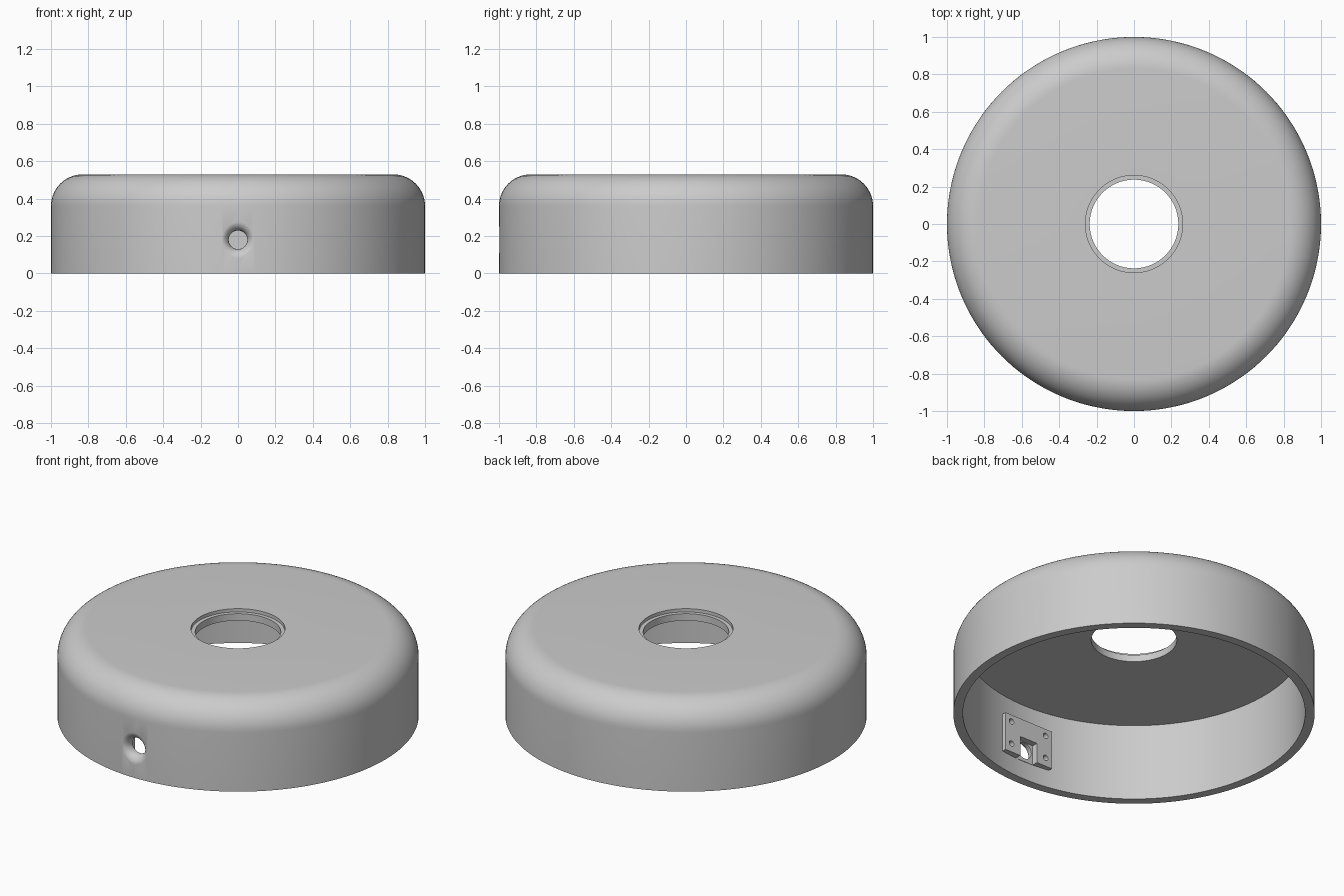
import bpy, bmesh, math
from mathutils import Matrix, Vector

if "Cube" in bpy.data.objects:
    bpy.data.objects.remove(bpy.data.objects["Cube"])

OUTER, INNER, HEIGHT, CEILING, FILLET = 1.0, 0.947, 0.53, 0.468, 0.17
HOLE_Z, PAD_Y = 0.18, -0.907


def make_object(name, bm):
    bmesh.ops.recalc_face_normals(bm, faces=bm.faces)
    mesh = bpy.data.meshes.new(name)
    bm.to_mesh(mesh)
    bm.free()
    obj = bpy.data.objects.new(name, mesh)
    bpy.context.scene.collection.objects.link(obj)
    return obj


def lathe(name, profile, steps, matrix=Matrix()):
    """Revolve a closed (radius, height) outline about z, then place it."""
    bm = bmesh.new()
    verts = [bm.verts.new((r, 0, z)) for r, z in profile]
    edges = [bm.edges.new((v, verts[i - 1])) for i, v in enumerate(verts)]
    bmesh.ops.spin(bm, geom=verts + edges, cent=(0, 0, 0), axis=(0, 0, 1),
                   angle=math.tau, steps=steps)
    bmesh.ops.remove_doubles(bm, verts=bm.verts, dist=1e-5)
    bmesh.ops.dissolve_degenerate(bm, edges=bm.edges, dist=1e-6)
    loose = [e for e in bm.edges if not e.link_faces]
    bmesh.ops.delete(bm, geom=loose, context="EDGES")
    bm.transform(matrix)
    return make_object(name, bm)


def box(name, low, high):
    low, high = Vector(low), Vector(high)
    bm = bmesh.new()
    bmesh.ops.create_cube(bm, size=1)
    bm.transform(Matrix.Translation((low + high) / 2)
                 @ Matrix.Diagonal((*(high - low), 1)))
    return make_object(name, bm)


def combine(target, other, operation):
    mod = target.modifiers.new(operation.lower(), "BOOLEAN")
    mod.operation, mod.solver, mod.object = operation, "EXACT", other
    bpy.context.view_layer.objects.active = target
    bpy.ops.object.modifier_apply(modifier=mod.name)
    bpy.data.objects.remove(other)


def facing_front(x, z):
    """Turn the lathe axis to point out of the front."""
    return Matrix.Translation((x, 0, z)) @ Matrix.Rotation(math.pi / 2, 4, "X")


def arc(cr, cz, radius, start, end, count):
    angles = [math.radians(start + (end - start) * i / count) for i in range(count + 1)]
    return [(cr + radius * math.cos(a), cz + radius * math.sin(a)) for a in angles]


# Hollow cap: rounded shoulder, open underside, stepped centre hole
shell = [(INNER, 0), (OUTER, 0)]
shell += arc(OUTER - FILLET, HEIGHT - FILLET, FILLET, 0, 90, 14)
shell += [(0.26, HEIGHT), (0.26, HEIGHT - 0.02), (0.237, HEIGHT - 0.02),
          (0.237, CEILING), (INNER, CEILING)]
cap = lathe("round_cap", shell, 144)

# Raised mounting pad on the inside of the front wall
combine(cap, box("mounting_pad", (-0.167, -0.97, 0.11), (0.167, PAD_Y, 0.346)), "UNION")

# Slot in the pad, open at the bottom
combine(cap, box("slot_cutter", (-0.06, -0.944, 0.05), (0.06, -0.85, 0.232)), "DIFFERENCE")

# Four blind screw holes
for x in (-0.123, 0.123):
    for z in (0.163, 0.304):
        pin = [(0, 0.85), (0.017, 0.85), (0.017, 0.95), (0, 0.95)]
        combine(cap, lathe("screw_cutter", pin, 20, facing_front(x, z)), "DIFFERENCE")

# Flared cable hole through the front
flare = [(0, 0.85), (0.05, 0.85)] + arc(0.1, 0.95, 0.05, 180, 92, 10)
flare += [(0.1, 1.05), (0, 1.05)]
combine(cap, lathe("cable_hole_cutter", flare, 40, facing_front(0, HOLE_Z)), "DIFFERENCE")

# Single grey finish
grey = bpy.data.materials.new("plain_grey")
grey.use_nodes = True
colour = (0.6, 0.6, 0.6, 1)
grey.diffuse_color = colour
grey.node_tree.nodes["Principled BSDF"].inputs["Base Color"].default_value = colour
cap.data.materials.clear()
cap.data.materials.append(grey)
for face in cap.data.polygons:
    face.material_index = 0

bpy.ops.object.select_all(action="DESELECT")
cap.select_set(True)
bpy.context.view_layer.objects.active = cap
bpy.ops.object.shade_smooth_by_angle(angle=math.radians(30))
